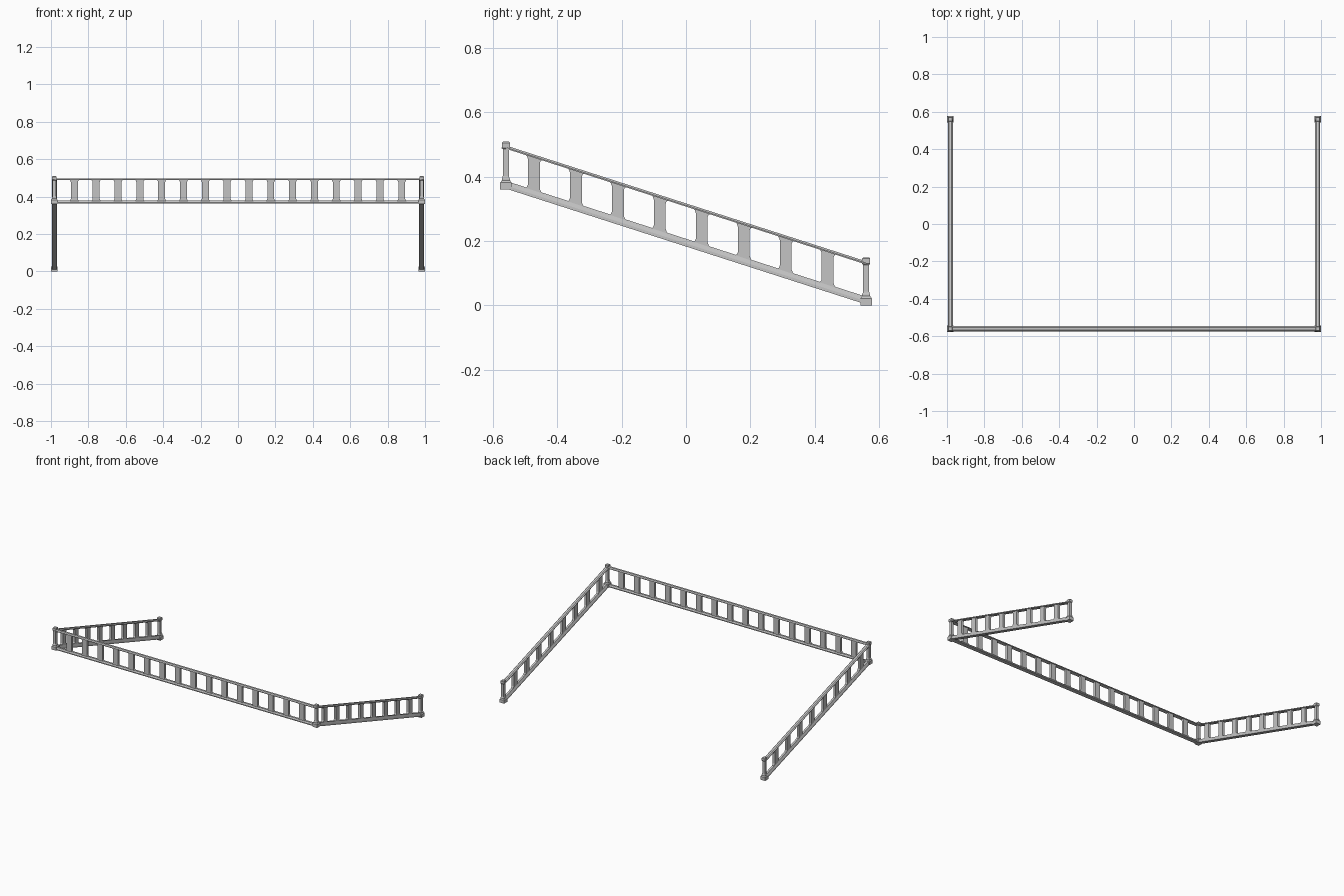
import bpy
import bmesh
from mathutils import Vector

cube = bpy.data.objects.get("Cube")
if cube:
    bpy.data.objects.remove(cube)

metal = bpy.data.materials.new("light grey metal")
metal.use_nodes = True
GREY = (0.55, 0.55, 0.55, 1)
metal.diffuse_color = GREY
metal.node_tree.nodes["Principled BSDF"].inputs["Base Color"].default_value = GREY

X, Y = 0.982, 0.56          # post centres
HIGH = 0.36                 # height of the front post feet
SLOPE = -HIGH / (2 * Y)     # fall of the side railings


def loft(bm, rings):
    """Closed solid through a list of matching rings."""
    loops = [[bm.verts.new(p) for p in ring] for ring in rings]
    n = len(loops[0])
    for a, b in zip(loops, loops[1:]):
        for i in range(n):
            j = (i + 1) % n
            bm.faces.new((a[i], a[j], b[j], b[i]))
    bm.faces.new(loops[0][::-1])
    bm.faces.new(loops[-1])


def make(name, build):
    bm = bmesh.new()
    build(bm)
    bmesh.ops.recalc_face_normals(bm, faces=bm.faces)
    mesh = bpy.data.meshes.new(name)
    bm.to_mesh(mesh)
    bm.free()
    mesh.materials.append(metal)
    bpy.context.collection.objects.link(bpy.data.objects.new(name, mesh))


def post(name, x, y, z):
    # Square foot, tapered collar, shaft and cap as (height, half width)
    outline = [(0, .0175), (.022, .0175), (.029, .0125), (.034, .0125),
               (.038, .0105), (.043, .0095), (.126, .0095), (.13, .0125),
               (.145, .0125), (.149, .0095)]
    make(name, lambda bm: loft(bm, [
        [(x + a * w, y + b * w, z + h) for a, b in ((-1, -1), (1, -1), (1, 1), (-1, 1))]
        for h, w in outline]))


def railing(name, start, along, length, slope, first, step, count, low_top):
    start, along = Vector(start), Vector(along)
    across = Vector((along.y, -along.x, 0))

    def at(s, t, h):
        return start + along * s + across * t + Vector((0, 0, h + slope * s))

    def rail(bottom, top):
        # Flat bar with chamfered upper edges
        c = (top - bottom) * 0.6
        section = [(-.0135, bottom), (.0135, bottom), (.0135, top - c),
                   (.007, top), (-.007, top), (-.0135, top - c)]
        return lambda bm: loft(bm, [[at(s, t, h) for t, h in section] for s in (0, length)])

    def balusters(bm):
        # Flat bars that flare where they meet the rails
        lo, hi, w, f = low_top - .002, .129, .0185, .007
        half = [(w + f, lo), (w + f * .4, lo + .005), (w, lo + .012),
                (w, hi - .012), (w + f * .4, hi - .005), (w + f, hi)]
        outline = half + [(-s, h) for s, h in reversed(half)]
        for i in range(count):
            mid = first + i * step
            loft(bm, [[at(mid + s, t, h) for s, h in outline] for t in (-.008, .008)])

    make(name + "_handrail", rail(.127, .137))
    make(name + "_bottom_rail", rail(.003, low_top))
    make(name + "_balusters", balusters)


# Level front railing
railing("front", (-X, -Y, HIGH), (1, 0, 0), 2 * X, 0, .107, .1167, 16, .018)

# Sloping side railings and their posts
for side, x in (("left", X), ("right", -X)):
    railing(side, (x, -Y, HIGH), (0, 1, 0), 2 * Y, SLOPE, .087, .1305, 8, .027)
    post(side + "_front_post", x, -Y, HIGH)
    post(side + "_back_post", x, Y, 0)
